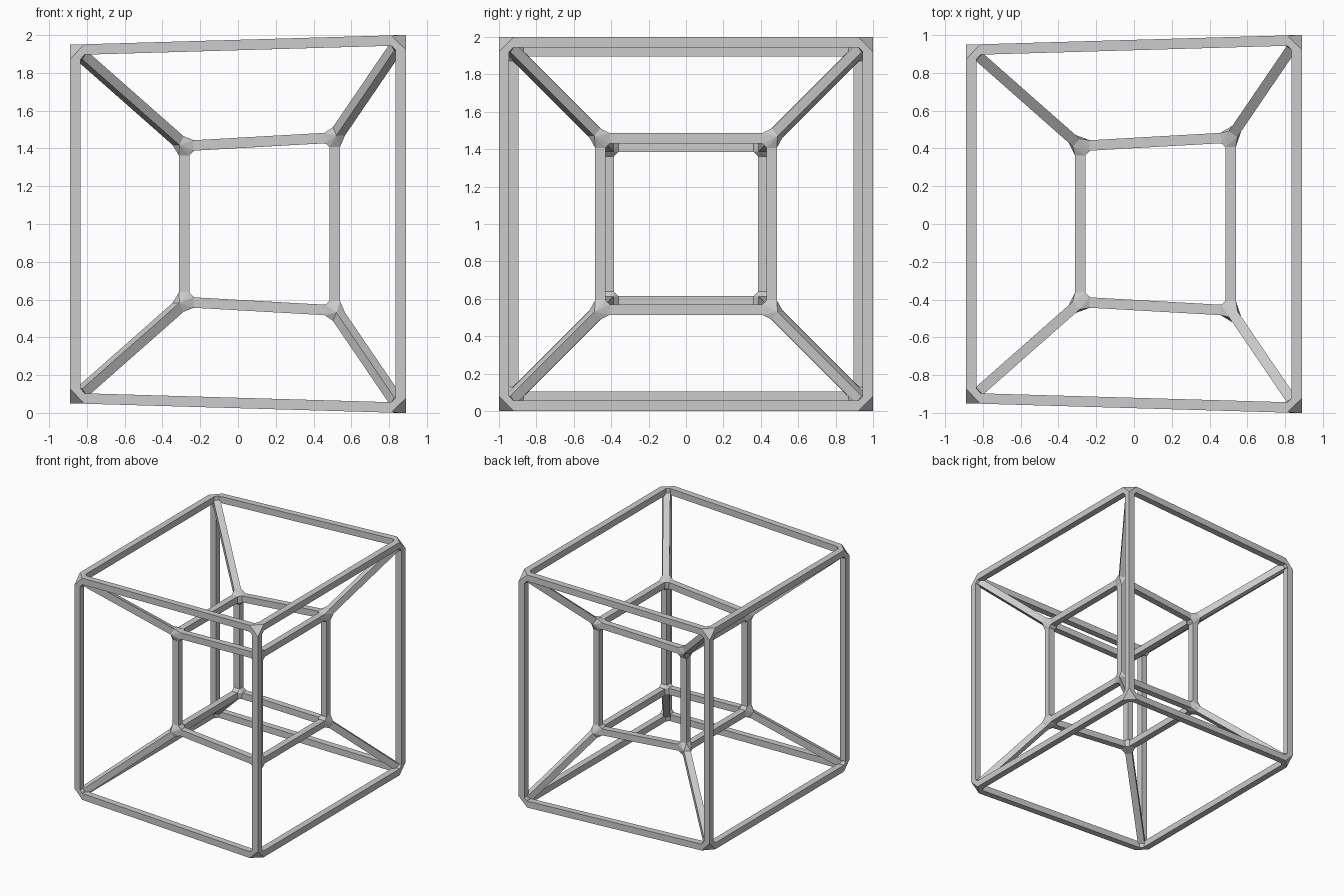
import bpy, bmesh
from mathutils import Vector

if "Cube" in bpy.data.objects:
    bpy.data.objects.remove(bpy.data.objects["Cube"])

R = 0.0275      # half thickness of a strut
OFF = 0.051     # distance from node centre to where each strut starts

# Node layers: (x position, half size of the square in y and z)
LAYERS = {(0, 0): (-0.8625, 0.9225), (0, 1): (0.8625, 0.9725),   # outer cage
          (1, 0): (-0.285, 0.413), (1, 1): (0.512, 0.458)}       # inner cage

nodes = {}
for (inner, right), (x, h) in LAYERS.items():
    for sy in (0, 1):
        for sz in (0, 1):
            nodes[(inner, right, sy, sz)] = Vector((x, (2*sy-1)*h, 1 + (2*sz-1)*h))

# Struts join nodes that differ in exactly one index
keys = sorted(nodes)
edges = [(a, b) for i, a in enumerate(keys) for b in keys[i+1:]
         if sum(p != q for p, q in zip(a, b)) == 1]

bm = bmesh.new()
frames = {k: [] for k in keys}
struts = []


def ring(centre, u, v):
    return [bm.verts.new(centre + u*R*a + v*R*b)
            for a, b in ((-1, -1), (1, -1), (1, 1), (-1, 1))]


# Square end rings of every strut, kept level with the ground
for a, b in edges:
    d = (nodes[b] - nodes[a]).normalized()
    up = Vector((0, 1, 0)) if abs(d.z) > 0.999 else Vector((0, 0, 1))
    u = d.cross(up).normalized()
    v = u.cross(d)
    ra = ring(nodes[a] + d*OFF, u, v)
    rb = ring(nodes[b] - d*OFF, u, v)
    frames[a].append(ra)
    frames[b].append(rb)
    struts.append((ra, rb))

# Faceted joint at each node: hull of the strut ends, open where struts attach
for k in keys:
    pts = [v for r in frames[k] for v in r]
    bmesh.ops.convex_hull(bm, input=pts, use_existing_faces=False)
    for r in frames[k]:
        s = set(r)
        caps = [f for f in bm.faces if set(f.verts) <= s]
        if caps:
            bmesh.ops.delete(bm, geom=caps, context='FACES_ONLY')

# Strut sides
for ra, rb in struts:
    for i in range(4):
        j = (i + 1) % 4
        bm.faces.new((ra[i], ra[j], rb[j], rb[i]))

bmesh.ops.recalc_face_normals(bm, faces=bm.faces[:])
me = bpy.data.meshes.new("nested_cube_frame")
bm.to_mesh(me)
bm.free()
obj = bpy.data.objects.new("nested_cube_frame", me)
bpy.context.collection.objects.link(obj)
